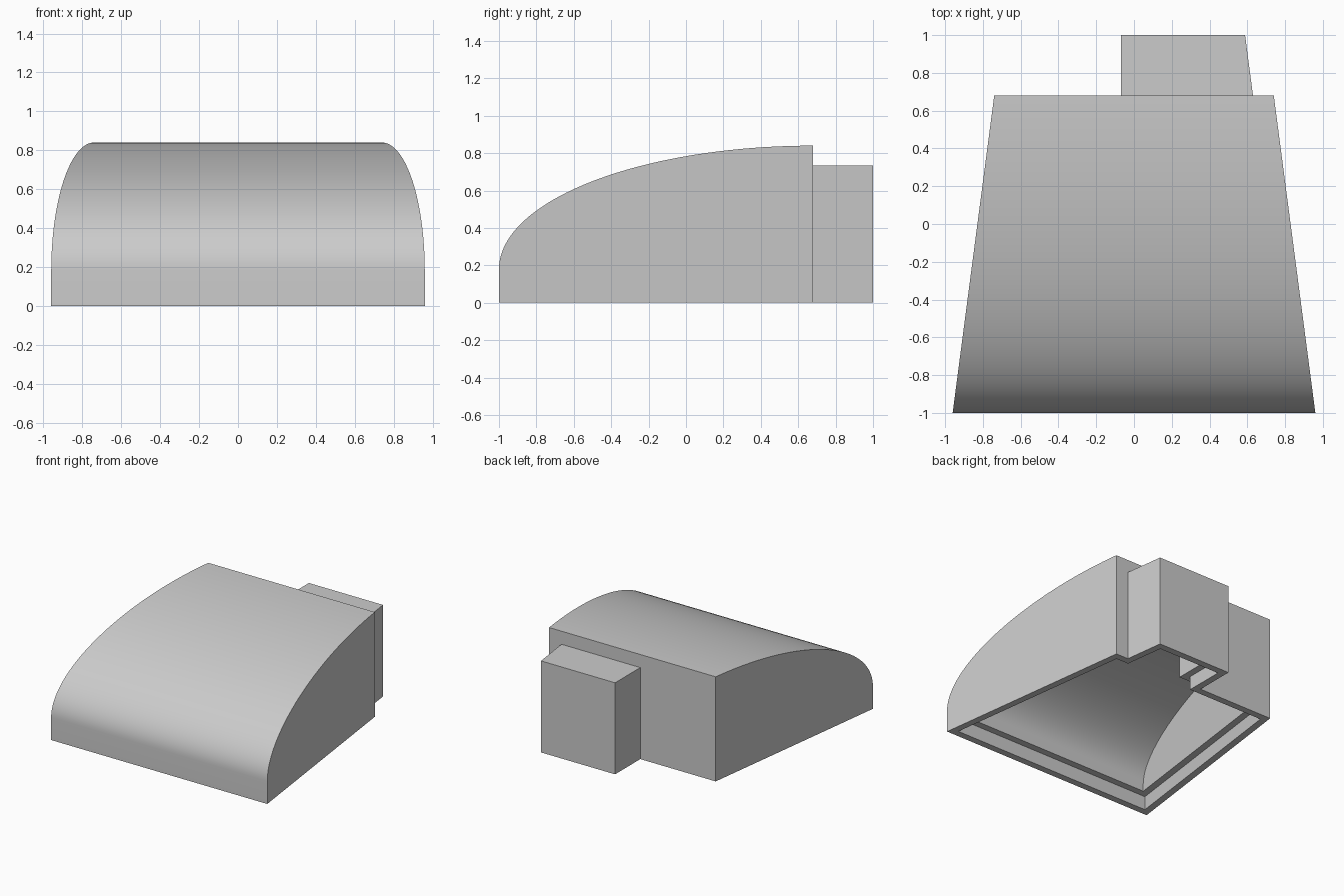
import bpy
import bmesh
import math

if "Cube" in bpy.data.objects:
    bpy.data.objects.remove(bpy.data.objects["Cube"], do_unlink=True)

FRONT, BACK, REAR = -1.0, 0.68, 1.0      # hood front, hood back, rear box end
TAPER = 0.131                            # side slope in plan
WALL, LIP, LIP_DEPTH = 0.11, 0.055, 0.11
SEGMENTS = 40

grey = bpy.data.materials.new("plain grey")
grey.use_nodes = True
grey.diffuse_color = (0.6, 0.6, 0.6, 1)
grey.node_tree.nodes["Principled BSDF"].inputs["Base Color"].default_value = (0.6, 0.6, 0.6, 1)


def side_x(x_at_back, y):
    """Sideways position of a tapering wall at depth y."""
    return x_at_back + TAPER * (BACK - y)


def prism(name, profile, left, right):
    """Close a (y, z) profile between two side walls given as functions of y."""
    bm = bmesh.new()
    a = [bm.verts.new((left(y), y, z)) for y, z in profile]
    b = [bm.verts.new((right(y), y, z)) for y, z in profile]
    bm.faces.new(a)
    bm.faces.new(b[::-1])
    for i in range(len(a)):
        j = (i + 1) % len(a)
        bm.faces.new((a[j], a[i], b[i], b[j]))
    bmesh.ops.recalc_face_normals(bm, faces=bm.faces)
    mesh = bpy.data.meshes.new(name)
    bm.to_mesh(mesh)
    bm.free()
    mesh.materials.append(grey)
    obj = bpy.data.objects.new(name, mesh)
    bpy.context.collection.objects.link(obj)
    return obj


def curved_profile(front, back, bottom, spring, top):
    """Quarter-ellipse hood profile on a short upright front."""
    arc = []
    for i in range(SEGMENTS + 1):
        t = math.pi / 2 * i / SEGMENTS
        arc.append((BACK - (BACK - front) * math.cos(t), spring + (top - spring) * math.sin(t)))
    arc = [p for p in arc if p[0] < back - 0.005]
    edge_z = spring + (top - spring) * math.sqrt(1 - ((BACK - back) / (BACK - front)) ** 2)
    return [(front, bottom)] + arc + [(back, edge_z), (back, bottom)]


def box_profile(front, back, bottom, top):
    return [(front, bottom), (front, top), (back, top), (back, bottom)]


def hood_walls(inset):
    return (lambda y: -side_x(0.74 - inset, y)), (lambda y: side_x(0.74 - inset, y))


def box_walls(inset):
    return (lambda y: -0.07 + inset), (lambda y: side_x(0.63 - inset, y))


def combine(target, other, operation):
    mod = target.modifiers.new("join", "BOOLEAN")
    mod.operation = operation
    mod.solver = "EXACT"
    mod.object = other
    bpy.context.view_layer.objects.active = target
    bpy.ops.object.modifier_apply(modifier=mod.name)
    bpy.data.objects.remove(other, do_unlink=True)


# Outer body: curved hood with an offset box behind
shell = prism("hood_shell", curved_profile(FRONT, BACK, 0, 0.18, 0.84), *hood_walls(0))
combine(shell, prism("rear_box", box_profile(0.45, REAR, 0, 0.735), *box_walls(0)), "UNION")

# Hollow inside, open at the bottom
hood_cavity = prism("hood_cavity", curved_profile(FRONT + WALL, BACK - WALL, -0.1, 0.17, 0.715),
                    *hood_walls(WALL))
box_cavity = prism("box_cavity", box_profile(0.4, REAR - WALL, -0.15, 0.625), *box_walls(WALL))
combine(shell, hood_cavity, "DIFFERENCE")
combine(shell, box_cavity, "DIFFERENCE")

# Stepped lip around the bottom rim
hood_lip = prism("hood_lip", box_profile(FRONT + LIP, BACK - LIP, -0.2, LIP_DEPTH), *hood_walls(LIP))
box_lip = prism("box_lip", box_profile(0.4, REAR - LIP, -0.25, LIP_DEPTH), *box_walls(LIP))
combine(shell, hood_lip, "DIFFERENCE")
combine(shell, box_lip, "DIFFERENCE")

# Smooth the curve, keep the corners crisp
bpy.ops.object.select_all(action="DESELECT")
shell.select_set(True)
bpy.context.view_layer.objects.active = shell
bpy.ops.object.shade_smooth_by_angle(angle=math.radians(30))
